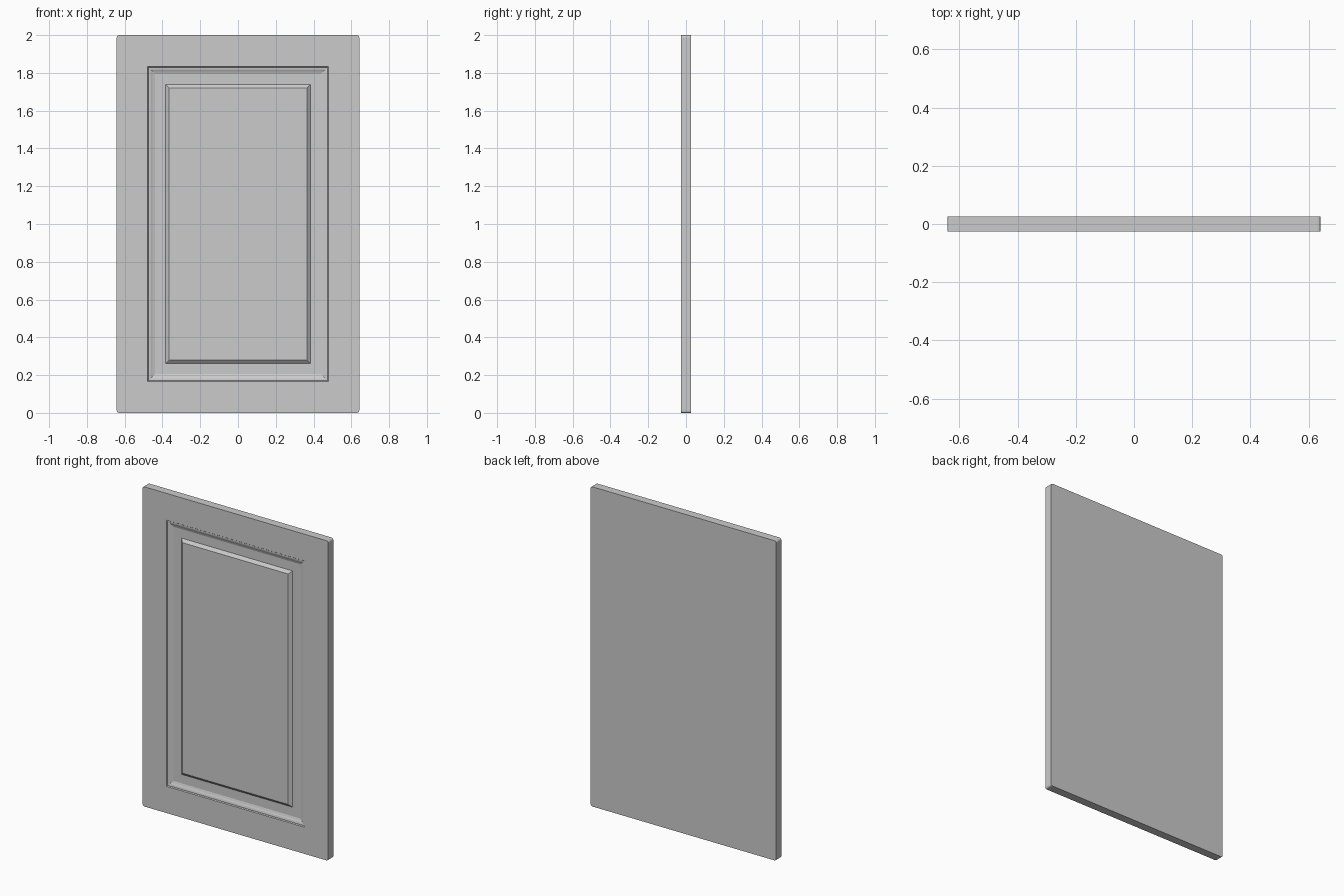
import bpy, bmesh

if "Cube" in bpy.data.objects:
    bpy.data.objects.remove(bpy.data.objects["Cube"])

HX, HY, HZ = 0.642, 0.026, 1.0   # half sizes of the door
R = 0.012                        # rounded outer corner radius

# Moulding profile from the outside in: (half width, depth below the front face)
PROFILE = [(0.478, 0.0), (0.474, 0.006), (0.468, 0.006), (0.460, 0.008),
           (0.452, 0.012), (0.440, 0.016), (0.384, 0.016), (0.366, 0.0)]
EXTRA = 0.355                    # half height minus half width of every ring


def ring(bm, hx, hz, y):
    return [bm.verts.new((sx * hx, y, HZ + sz * hz))
            for sx, sz in ((-1, -1), (1, -1), (1, 1), (-1, 1))]


def bridge(bm, a, b):
    for i in range(4):
        j = (i + 1) % 4
        bm.faces.new((a[i], a[j], b[j], b[i]))


bm = bmesh.new()

# Back, side walls and frame
back = ring(bm, HX, HZ, HY)
bm.faces.new(back)
front = ring(bm, HX, HZ, -HY)
bridge(bm, back, front)
corners = [bm.edges.get((a, b)) for a, b in zip(back, front)]

# Stepped moulding, sunken groove and raised centre panel
last = front
for hx, depth in PROFILE:
    cur = ring(bm, hx, hx + EXTRA, -HY + depth)
    bridge(bm, last, cur)
    last = cur
bm.faces.new(last)

# Slightly rounded outer corners
bmesh.ops.bevel(bm, geom=corners, offset=R, segments=3, profile=0.5, affect='EDGES')
bmesh.ops.recalc_face_normals(bm, faces=bm.faces)

mesh = bpy.data.meshes.new("cabinet_door")
bm.to_mesh(mesh)
bm.free()
door = bpy.data.objects.new("cabinet_door", mesh)
bpy.context.collection.objects.link(door)
